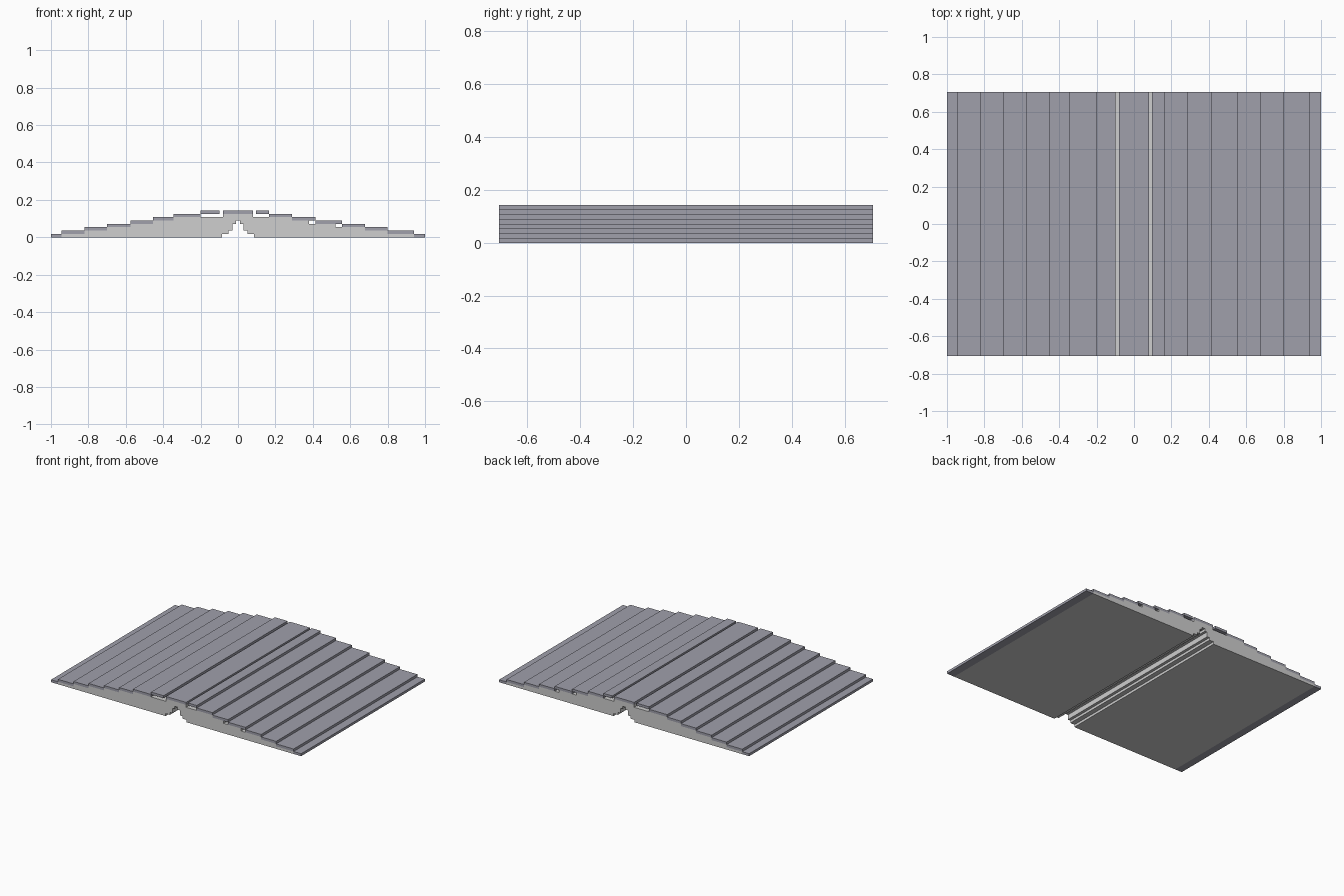
import bpy, bmesh

if "Cube" in bpy.data.objects:
    bpy.data.objects.remove(bpy.data.objects["Cube"])

H = 0.143 / 8      # height of one step
Y = 0.707          # half depth


def material(name, rgb):
    m = bpy.data.materials.new(name)
    m.diffuse_color = (*rgb, 1)
    m.use_nodes = True
    m.node_tree.nodes["Principled BSDF"].inputs["Base Color"].default_value = m.diffuse_color
    return m


SLATE = material("slate_grey", (0.35, 0.35, 0.41))
STONE = material("light_stone", (0.62, 0.62, 0.62))


def extrude(name, profile, mat):
    """Extrude an xz profile through the full depth."""
    bm = bmesh.new()
    face = bm.faces.new([bm.verts.new((x, -Y, z)) for x, z in profile])
    new = bmesh.ops.extrude_face_region(bm, geom=[face])["geom"]
    bmesh.ops.translate(bm, vec=(0, 2 * Y, 0),
                        verts=[v for v in new if isinstance(v, bmesh.types.BMVert)])
    bmesh.ops.recalc_face_normals(bm, faces=bm.faces)
    me = bpy.data.meshes.new(name)
    bm.to_mesh(me)
    bm.free()
    me.materials.append(mat)
    ob = bpy.data.objects.new(name, me)
    bpy.context.collection.objects.link(ob)
    return ob


def steps(columns):
    """Turn (x0, x1, level) columns into a stepped outline."""
    pts = []
    for x0, x1, level in columns:
        for p in ((x0, level * H), (x1, level * H)):
            if not pts or pts[-1] != p:
                pts.append(p)
    return pts


# roof slabs: (left, right, step level)
left_x = [-1, -0.945, -0.82, -0.70, -0.575, -0.455, -0.345, -0.20, -0.10]
right_x = [1, 0.94, 0.80, 0.68, 0.555, 0.415, 0.29, 0.165, 0.095]
slabs = [(left_x[i], left_x[i + 1], i) for i in range(8)]
slabs.append((-0.08, 0.08, 7))
slabs += [(right_x[i + 1], right_x[i], i) for i in range(8)]
for i, (a, b, k) in enumerate(slabs):
    extrude(f"roof_slab_{i}", [(a, k * H), (b, k * H), (b, (k + 1) * H), (a, (k + 1) * H)], SLATE)

# body below the slabs, with small gaps under some of them
top = [(left_x[i], left_x[i + 1], i) for i in range(1, 7)]
top += [(-0.20, -0.08, 6), (-0.08, 0.08, 7), (0.08, 0.29, 6),
        (0.29, 0.38, 5), (0.38, 0.52, 4), (0.52, 0.68, 3),
        (0.68, 0.80, 2), (0.80, 0.94, 1)]

# stepped arch along the middle of the underside
half = [0.085, 0.05, 0.03, 0.03, 0.012]
arch = []
for i, w in enumerate(half):
    arch += [(w, i * H), (w, (i + 1) * H)]
arch = [p for i, p in enumerate(arch) if i == 0 or p != arch[i - 1]]
outline = [(-0.945, 0)] + steps(top) + [(0.94, 0)] + arch + [(-x, z) for x, z in reversed(arch)]
extrude("roof_body", outline, STONE)
